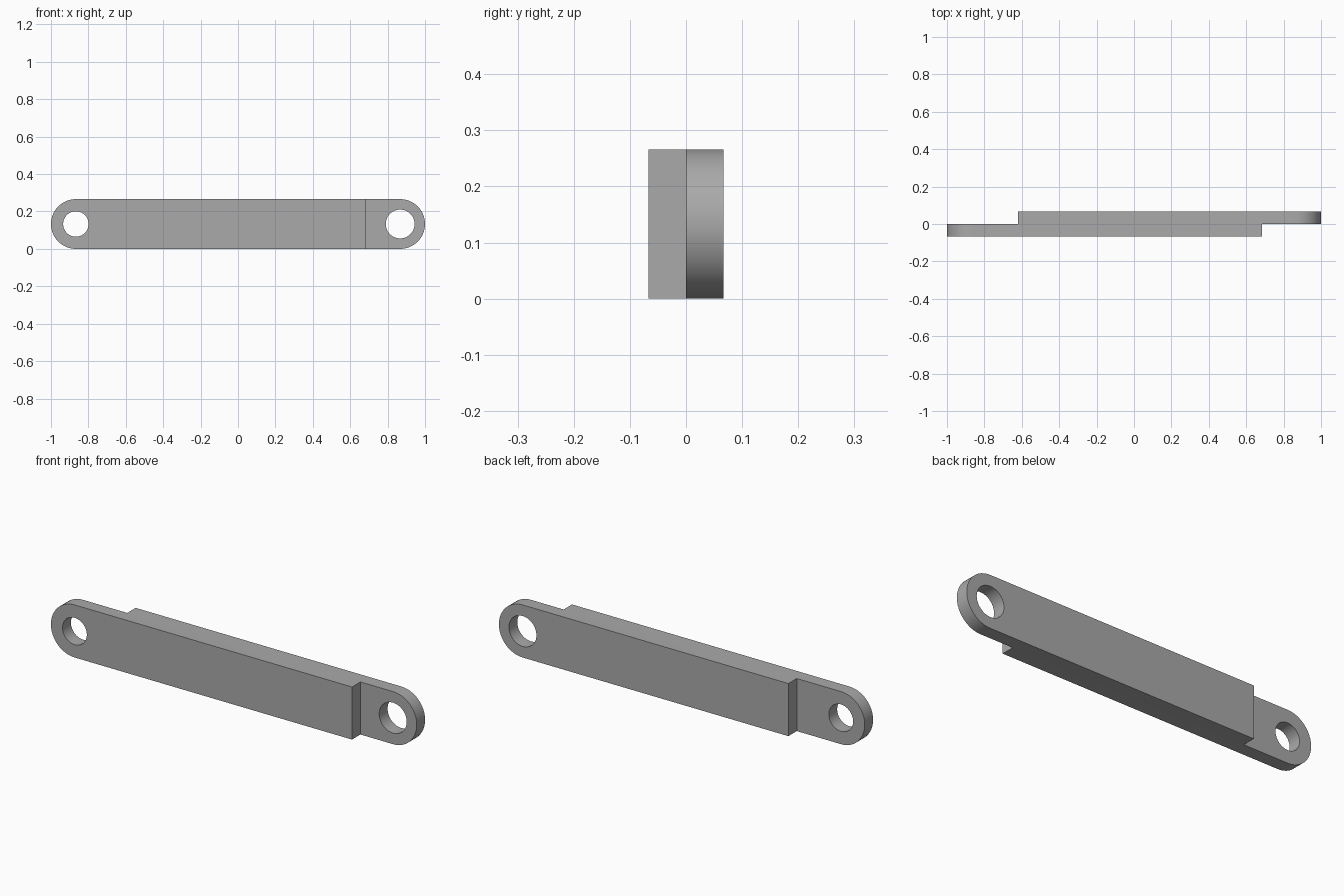
import bpy
import bmesh
from math import pi, sin, cos

if "Cube" in bpy.data.objects:
    bpy.data.objects.remove(bpy.data.objects["Cube"], do_unlink=True)

R = 0.133          # end radius and half height
T = 0.067          # half thickness
END = 1 - R        # centre of each rounded end
ARC = 32           # steps per half circle

steel = bpy.data.materials.new("grey steel")
steel.use_nodes = True
grey = (0.4, 0.4, 0.4, 1)
steel.diffuse_color = grey
steel.node_tree.nodes["Principled BSDF"].inputs["Base Color"].default_value = grey


def prism(name, outline, y0, y1):
    """Extrude an x-z outline from y0 to y1."""
    bm = bmesh.new()
    face = bm.faces.new([bm.verts.new((x, y0, z)) for x, z in outline])
    ext = bmesh.ops.extrude_face_region(bm, geom=[face])
    verts = [g for g in ext["geom"] if isinstance(g, bmesh.types.BMVert)]
    bmesh.ops.translate(bm, vec=(0, y1 - y0, 0), verts=verts)
    bmesh.ops.recalc_face_normals(bm, faces=bm.faces)
    mesh = bpy.data.meshes.new(name)
    bm.to_mesh(mesh)
    bm.free()
    mesh.materials.append(steel)
    obj = bpy.data.objects.new(name, mesh)
    bpy.context.collection.objects.link(obj)
    return obj


def arc(cx, radius, start, sweep, steps):
    return [(cx + radius * cos(start + sweep * i / steps),
             R + radius * sin(start + sweep * i / steps)) for i in range(steps + 1)]


def circle(cx, radius):
    return arc(cx, radius, 0, 2 * pi, 2 * ARC)[:-1]


def rect(x0, x1):
    return [(x0, -R), (x1, -R), (x1, 3 * R), (x0, 3 * R)]


# Full-thickness bar with rounded ends
link = prism("link_bar", arc(END, R, -pi / 2, pi, ARC) + arc(-END, R, pi / 2, pi, ARC), -T, T)

# Half-lap steps at opposite ends, and the two pin holes
cutters = [
    prism("left_lap_cutter", rect(0.685, 2), -1, 0),
    prism("right_lap_cutter", rect(-2, -0.62), 0, 1),
    prism("left_hole_cutter", circle(END, 0.077), -1, 1),
    prism("right_hole_cutter", circle(-END, 0.068), -1, 1),
]
bpy.context.view_layer.objects.active = link
link.select_set(True)
for cutter in cutters:
    cutter.hide_render = True
    mod = link.modifiers.new(cutter.name, "BOOLEAN")
    mod.operation = "DIFFERENCE"
    mod.solver = "EXACT"
    mod.object = cutter
    bpy.ops.object.modifier_apply(modifier=mod.name)
    bpy.data.objects.remove(cutter, do_unlink=True)

bpy.ops.object.shade_smooth_by_angle()
